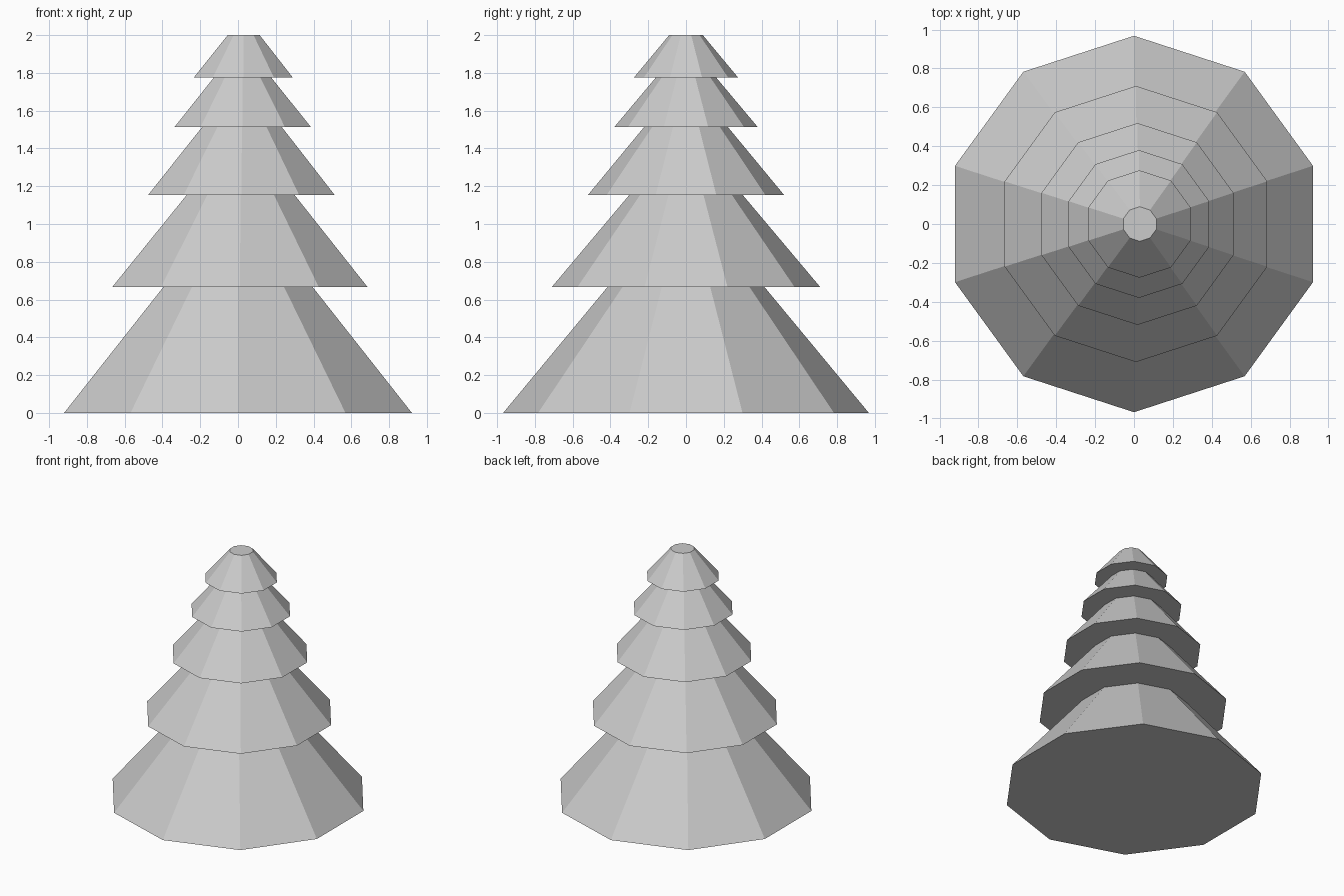
import bpy, bmesh
from math import sin, cos, pi

if "Cube" in bpy.data.objects:
    bpy.data.objects.remove(bpy.data.objects["Cube"])

SIDES = 10
# Profile rings from bottom to top: (centre x, radius, z)
RINGS = [
    (0.0, 0.968, 0.0), (0.0, 0.415, 0.667),
    (0.01, 0.71, 0.667), (0.014, 0.30, 1.154),
    (0.018, 0.519, 1.154), (0.021, 0.222, 1.513),
    (0.025, 0.38, 1.513), (0.024, 0.160, 1.775),
    (0.028, 0.276, 1.775), (0.03, 0.089, 2.0),
]

bm = bmesh.new()


def ring(cx, r, z):
    return [bm.verts.new((cx + r * sin(2 * pi * i / SIDES),
                          r * cos(2 * pi * i / SIDES), z)) for i in range(SIDES)]


# Sloping tiers and the flat overhangs between them
rings = [ring(*r) for r in RINGS]
for low, high in zip(rings, rings[1:]):
    for i in range(SIDES):
        j = (i + 1) % SIDES
        bm.faces.new((low[i], low[j], high[j], high[i]))

# Flat base and tip
bm.faces.new(rings[0])
bm.faces.new(rings[-1])
bmesh.ops.recalc_face_normals(bm, faces=bm.faces)

mesh = bpy.data.meshes.new("tree_foliage")
bm.to_mesh(mesh)
bm.free()
bpy.context.collection.objects.link(bpy.data.objects.new("tree_foliage", mesh))
